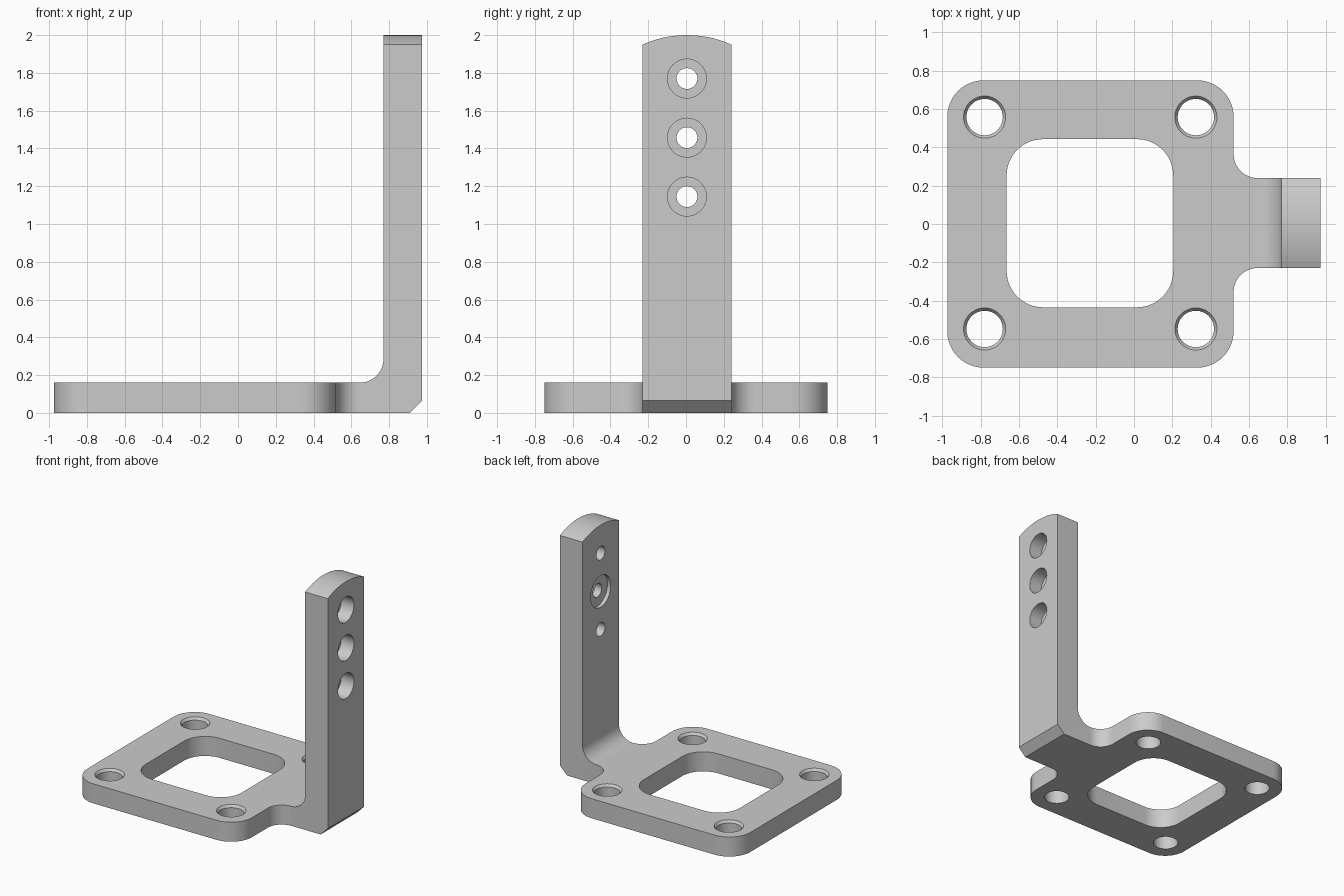
import bpy, bmesh, math
from mathutils import Vector

if "Cube" in bpy.data.objects:
    bpy.data.objects.remove(bpy.data.objects["Cube"])


def make(name, rings):
    """Closed solid from a stack of equal-length vertex rings."""
    bm = bmesh.new()
    loops = [[bm.verts.new(p) for p in ring] for ring in rings]
    n = len(loops[0])
    bm.faces.new(loops[0])
    bm.faces.new(loops[-1])
    for a, b in zip(loops, loops[1:]):
        for i in range(n):
            j = (i + 1) % n
            bm.faces.new((a[i], a[j], b[j], b[i]))
    bmesh.ops.recalc_face_normals(bm, faces=bm.faces)
    me = bpy.data.meshes.new(name)
    bm.to_mesh(me)
    bm.free()
    ob = bpy.data.objects.new(name, me)
    bpy.context.collection.objects.link(ob)
    return ob


PLACE = {'x': lambda a, b, h: (h, a, b),
         'y': lambda a, b, h: (a, h, b),
         'z': lambda a, b, h: (a, b, h)}


def prism(name, pts, axis, lo, hi):
    return make(name, [[PLACE[axis](a, b, h) for a, b in pts] for h in (lo, hi)])


def lathe(name, profile, axis, a0, b0, seg=48):
    """Revolve (radius, height) pairs around an axis through (a0, b0)."""
    ang = [2 * math.pi * i / seg for i in range(seg)]
    return make(name, [[PLACE[axis](a0 + r * math.cos(t), b0 + r * math.sin(t), h)
                        for t in ang] for r, h in profile])


def rounded(corners, steps=12):
    """Outline from (a, b, radius) corners, each filleted by its radius."""
    out = []
    for i, (a, b, r) in enumerate(corners):
        p = Vector((a, b))
        if r == 0:
            out.append((a, b))
            continue
        d1 = (Vector(corners[i - 1][:2]) - p).normalized()
        d2 = (Vector(corners[(i + 1) % len(corners)][:2]) - p).normalized()
        half = math.acos(d1.dot(d2)) / 2
        c = p + (d1 + d2).normalized() * (r / math.sin(half))
        s = p + d1 * (r / math.tan(half)) - c
        e = p + d2 * (r / math.tan(half)) - c
        t0 = math.atan2(s.y, s.x)
        sweep = (math.atan2(e.y, e.x) - t0 + math.pi) % (2 * math.pi) - math.pi
        out += [(c.x + r * math.cos(t0 + sweep * k / steps),
                 c.y + r * math.sin(t0 + sweep * k / steps)) for k in range(steps + 1)]
    return out


def boolean(target, tool, op):
    mod = target.modifiers.new(op, 'BOOLEAN')
    mod.operation, mod.solver, mod.object = op, 'EXACT', tool
    bpy.context.view_layer.objects.active = target
    bpy.ops.object.modifier_apply(modifier=mod.name)
    bpy.data.objects.remove(tool)


CY, HW = 0.005, 0.235          # arm centre line and half width

# Side profile: plate, inner fillet, upright arm, chamfered heel
bracket = prism("bracket", rounded([
    (-1.1, 0, 0), (0.91, 0, 0), (0.975, 0.065, 0), (0.975, 2.1, 0),
    (0.77, 2.1, 0), (0.77, 0.16, 0.125), (-1.1, 0.16, 0)]), 'y', -0.9, 0.9)

# Plan outline: rounded plate with a filleted neck
plan = prism("plan_outline", rounded([
    (-0.975, -0.75, 0.19), (0.52, -0.75, 0.19), (0.52, CY - HW, 0.125),
    (1.1, CY - HW, 0), (1.1, CY + HW, 0), (0.52, CY + HW, 0.125),
    (0.52, 0.75, 0.19), (-0.975, 0.75, 0.19)]), 'z', -0.1, 2.2)
boolean(bracket, plan, 'INTERSECT')

# Arched top of the arm
R = 0.577
arc = [(CY + R * math.sin(t), 2 - R + R * math.cos(t))
       for t in (0.75 - 1.5 * k / 48 for k in range(49))]
crown = prism("crown_outline", [(-1, -0.1), (1, -0.1), (1, 1), (0.45, 1)] + arc
              + [(-0.45, 1), (-1, 1)], 'x', -1.2, 1.2)
boolean(bracket, crown, 'INTERSECT')

# Plate window
window = prism("window_cutter", rounded([
    (-0.665, -0.435, 0.19), (0.205, -0.435, 0.19),
    (0.205, 0.443, 0.19), (-0.665, 0.443, 0.19)]), 'z', -0.1, 0.4)
boolean(bracket, window, 'DIFFERENCE')

# Countersunk plate holes
for x in (-0.78, 0.323):
    for y in (CY - 0.553, CY + 0.553):
        boolean(bracket, lathe("plate_hole_cutter", [
            (0.095, -0.1), (0.095, 0.14), (0.125, 0.18)], 'z', x, y), 'DIFFERENCE')

# Counterbored arm holes, the middle one also recessed on the inner face
for z in (1.145, 1.457, 1.77):
    inner = [(0.13, 0.7), (0.13, 0.8), (0.055, 0.8)] if z == 1.457 else [(0.055, 0.7)]
    boolean(bracket, lathe("arm_hole_cutter", inner + [
        (0.055, 0.86), (0.103, 0.86), (0.103, 1.1)], 'x', CY, z), 'DIFFERENCE')

bracket.select_set(True)
bpy.context.view_layer.objects.active = bracket
bpy.ops.object.shade_smooth_by_angle(angle=math.radians(25))
